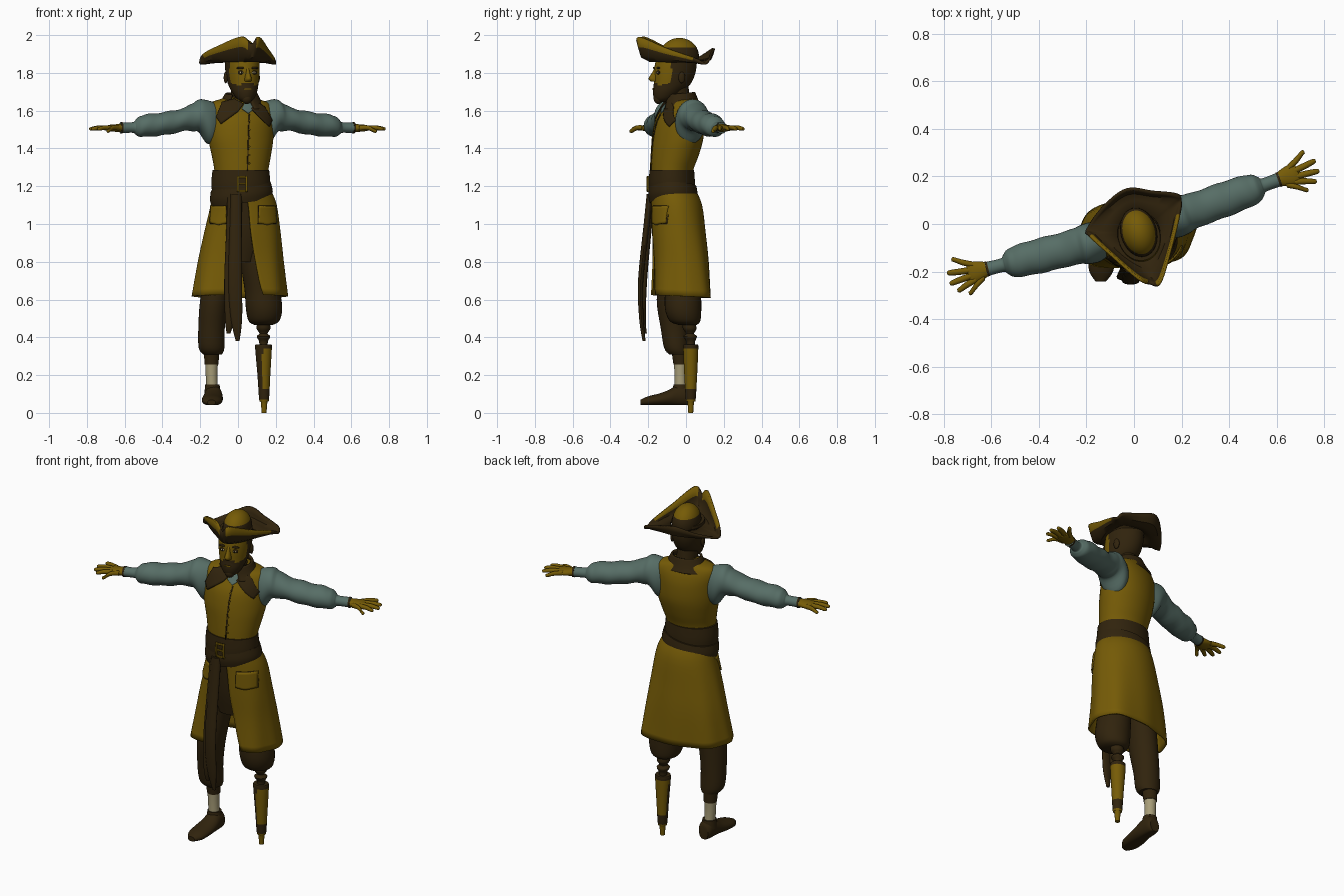
import bpy, bmesh, math
from mathutils import Vector, Matrix
from mathutils.bvhtree import BVHTree


def material(name, col):
    m = bpy.data.materials.new(name)
    m.diffuse_color = (*col, 1)
    return m


GOLD = material("mustard", (0.18, 0.105, 0.002))
DARK = material("dark_brown", (0.03, 0.017, 0.004))
TEAL = material("grey_teal", (0.095, 0.155, 0.133))
CREAM = material("cream", (0.39, 0.34, 0.19))


def finish(name, bm, mats, rule=None, thick=0):
    """Turn a bmesh into a smooth object; rule(centre) picks the material slot."""
    bmesh.ops.recalc_face_normals(bm, faces=bm.faces)
    for f in bm.faces:
        f.smooth = True
        if rule:
            f.material_index = int(rule(f.calc_center_median()))
    me = bpy.data.meshes.new(name)
    bm.to_mesh(me)
    bm.free()
    for m in mats if isinstance(mats, (list, tuple)) else [mats]:
        me.materials.append(m)
    o = bpy.data.objects.new(name, me)
    bpy.context.collection.objects.link(o)
    if thick:
        s = o.modifiers.new("thickness", "SOLIDIFY")
        s.thickness, s.offset = thick, 0
    return o


def spline(rows, n, closed=False):
    """Catmull-Rom interpolation of number tuples."""
    k, out = len(rows), []
    get = (lambda i: rows[i % k]) if closed else (lambda i: rows[min(max(i, 0), k - 1)])
    for i in range(k if closed else k - 1):
        for j in range(n):
            t = j / n
            out.append(tuple(0.5 * (2*b + (c-a)*t + (2*a-5*b+4*c-d)*t*t + (3*b-a-3*c+d)*t**3)
                             for a, b, c, d in zip(get(i-1), get(i), get(i+1), get(i+2))))
    return out if closed else out + [tuple(rows[-1])]


def loft(name, rows, mats, axis="z", seg=32, sub=4, xf=None, rule=None, arc=None, cap=True, thick=0):
    """Rows are (position, centre1, centre2, radius1, radius2) along an axis."""
    bm, rings = bmesh.new(), []
    rows = spline(rows, sub)
    for i, (p, c1, c2, r1, r2) in enumerate(rows):
        a0, a1 = arc(i / (len(rows) - 1)) if arc else (0, 2 * math.pi)
        ring = []
        for k in range(seg + bool(arc)):
            a = a0 + (a1 - a0) * k / seg
            u, v = c1 + r1 * math.cos(a), c2 + r2 * math.sin(a)
            co = Vector({"x": (p, u, v), "y": (u, p, v), "z": (u, v, p)}[axis])
            ring.append(bm.verts.new(xf(co) if xf else co))
        rings.append(ring)
    for A, B in zip(rings, rings[1:]):
        for k in range(seg):
            j = k + 1 if arc else (k + 1) % seg
            bm.faces.new((A[k], A[j], B[j], B[k]))
    if cap and not arc:
        bm.faces.new(rings[0])
        bm.faces.new(rings[-1])
    return finish(name, bm, mats, rule, thick)


def ball(name, centre, radii, mat, rot=0.0, rule=None):
    bm = bmesh.new()
    bmesh.ops.create_uvsphere(bm, u_segments=32, v_segments=20, radius=1)
    bm.transform(Matrix.Translation(centre) @ Matrix.Rotation(rot, 4, "Z") @ Matrix.Diagonal((*radii, 1)))
    return finish(name, bm, mat, rule)


def patch(name, pts, target, mat, thick=0.008, lift=0.004):
    """Flat (x, z) outline projected from the front onto a target."""
    me = target.data
    tree = BVHTree.FromPolygons([v.co for v in me.vertices], [p.vertices[:] for p in me.polygons])
    bm = bmesh.new()
    bm.faces.new([bm.verts.new((x, 0, z)) for x, z in pts])
    bmesh.ops.triangulate(bm, faces=bm.faces[:])
    bmesh.ops.subdivide_edges(bm, edges=bm.edges[:], cuts=7, use_grid_fill=True)
    for v in list(bm.verts):
        hit = tree.ray_cast(Vector((v.co.x, -1, v.co.z)), Vector((0, 1, 0)))[0]
        if hit and hit.y < -.02:
            v.co.y = hit.y - lift
        else:
            bm.verts.remove(v)
    return finish(name, bm, mat, None, thick)


# Vest, twisted at the chest
def twist(co):
    t = min(max((co.z - 1.2) / 0.25, 0), 1)
    c = Vector((0.015, -0.045, 0))
    return Matrix.Rotation(math.radians(16) * t, 3, "Z") @ (co - c) + c


vest = loft("vest", [(1.12, .02, -.06, .15, .115), (1.2, .015, -.075, .142, .11), (1.28, .015, -.075, .143, .112),
                     (1.36, .015, -.06, .157, .125), (1.45, .015, -.045, .175, .133), (1.54, .015, -.035, .18, .125),
                     (1.60, .015, -.025, .182, .105), (1.64, .015, -.02, .162, .085), (1.665, .015, -.015, .09, .07),
                     (1.68, .015, -.015, .05, .05)], GOLD, seg=48, xf=twist)
patch("vest_opening", [(.047, 1.28), (.052, 1.28), (.063, 1.58), (.057, 1.58)], vest, DARK, .006)
for i in range(6):
    z = 1.32 + i * .045
    patch("vest_button", [(.06 + .005 * math.cos(a), z + .005 * math.sin(a)) for a in (0, 1.05, 2.1, 3.14, 4.19, 5.24)],
          vest, GOLD, .008, .006)
patch("left_lapel", [(-.09, 1.53), (0, 1.595), (.03, 1.635), (-.02, 1.662), (-.085, 1.645), (-.115, 1.565)], vest, DARK)
patch("right_lapel", [(.165, 1.515), (.18, 1.55), (.14, 1.62), (.09, 1.65), (.07, 1.61)], vest, DARK)
patch("shirt_front", [(.02, 1.61), (.055, 1.585), (.085, 1.61), (.075, 1.64), (.035, 1.64)], vest, TEAL, .006, .003)

# Neck and standing collar, higher at the back
loft("neck", [(1.6, .02, -.03, .055, .06), (1.75, .02, -.05, .058, .06)], DARK)
loft("collar", [(1.615, .015, -.025, .13, .10), (1.645, .015, -.028, .105, .088), (1.69, .018, -.032, .08, .075)],
     DARK, cap=False, thick=.012, arc=lambda t: (math.radians(-58), math.radians(234)),
     xf=lambda c: Vector((c.x, c.y, c.z + .1 * (c.y + .02))))

# Coat skirt, open at the front, boxy at the hem, with soft folds
def folds(co):
    f = min(max((1.1 - co.z) / 0.5, 0), 1)
    x, y = co.x - .01, co.y + .03
    a = math.atan2(y / .6, x)
    s = 1 + f * (.02 * math.cos(8 * a) + .07 * math.sin(2 * a) ** 2)
    w = 1 if x < 0 else min(max((y + .1) / .15, 0), 1)
    return Vector((.01 + x * s, -.03 + y * s + .18 * x * w * f, co.z - .06 * f * co.y))


skirt = loft("coat_skirt", [(1.18, .02, -.07, .148, .115), (1.1, .03, -.05, .17, .13), (.95, .023, -.04, .197, .138),
                            (.8, .015, -.03, .22, .142), (.615, .01, -.027, .246, .146)], GOLD, seg=80, xf=folds,
             arc=lambda t: (math.radians(-85 + 8 * t + 16 * t * t), math.radians(247 + 6 * t)), thick=.01)
for name, x0, x1 in (("left_pocket", -.145, -.06), ("right_pocket", .108, .2)):
    patch(name + "_edge", [(x0 - .003, 1.0), (x1 + .003, 1.0), (x1, 1.098), (x0, 1.098)], skirt, DARK, .004, .008)
    patch(name, [(x0, 1.005), ((x0 + x1) / 2, .995), (x1, 1.005), (x1 - .004, 1.095), (x0 + .004, 1.095)],
          skirt, GOLD, .014, .01)

# Belt, slanted sash, buckle
belt = loft("belt", [(1.165, .015, -.075, .152, .12), (1.22, .015, -.075, .156, .122), (1.285, .015, -.075, .15, .118)],
            DARK, seg=48)
loft("slanted_sash", [(1.11, .02, -.066, .158, .125), (1.15, .018, -.068, .166, .131), (1.2, .015, -.07, .158, .125)],
     DARK, seg=48, xf=lambda c: Vector((c.x, c.y, c.z + .14 * (c.x - .015))))
for x0, x1, z0, z1 in ((-.005, .005, 1.17, 1.255), (.04, .05, 1.17, 1.255), (.005, .04, 1.17, 1.18), (.005, .04, 1.245, 1.255),
                       (.005, .04, 1.21, 1.218)):
    patch("buckle", [(x0, z0), (x1, z0), (x1, z1), (x0, z1)], belt, GOLD, .009, .008)

# Hanging sash tails
loft("sash_tail_long", [(1.16, -.01, -.19, .03, .018), (1.0, -.012, -.208, .032, .016), (.7, -.015, -.24, .036, .014),
                        (.5, -.008, -.236, .03, .012), (.38, -.002, -.222, .01, .008)], DARK, seg=16)
loft("sash_tail_short", [(1.14, -.03, -.18, .026, .016), (.95, -.035, -.2, .028, .016), (.7, -.045, -.22, .028, .014),
                         (.5, -.045, -.225, .024, .012), (.42, -.05, -.215, .01, .008)], DARK, seg=16)

# Trousers
loft("trouser_seat", [(.8, .01, -.05, .1, .08), (.95, .015, -.055, .15, .105), (1.15, .02, -.065, .14, .11)], DARK)
loft("left_trouser", [(.31, -.135, -.04, .05, .05), (.345, -.14, -.052, .068, .064), (.45, -.14, -.062, .07, .072),
                      (.6, -.125, -.07, .075, .085), (.8, -.09, -.055, .075, .085), (1.05, -.055, -.06, .075, .095)], DARK)
loft("right_trouser", [(.465, .135, .01, .045, .045), (.485, .137, -.005, .08, .08), (.55, .138, -.015, .096, .096),
                       (.65, .128, -.018, .093, .095), (.8, .1, -.035, .085, .09), (1.05, .08, -.055, .075, .09)], DARK)

# Peg leg with turned joint
loft("peg_joint", [(.355, .135, .025, .022, .022), (.38, .135, .025, .024, .024), (.405, .135, .022, .036, .036),
                   (.42, .135, .022, .021, .021), (.445, .135, .02, .036, .036), (.475, .135, .015, .034, .034)], DARK, seg=24)
loft("peg_leg", [(0, .138, .025, .013, .013), (.06, .138, .025, .018, .018), (.07, .138, .025, .026, .026),
                 (.2, .137, .025, .034, .034), (.34, .135, .025, .044, .04), (.362, .135, .025, .042, .038)], [GOLD, DARK], seg=24,
     rule=lambda c: .07 < c.z < .12 or c.z > .345 or (c.z > .12 and c.x < .13 and c.y < .03))

# Stocking, cuff and shoe
loft("trouser_cuff", [(.255, -.14, -.03, .036, .036), (.33, -.14, -.035, .042, .042)], DARK, seg=24)
loft("stocking", [(.12, -.137, -.028, .03, .032), (.2, -.14, -.03, .031, .031), (.27, -.14, -.03, .034, .034)], CREAM, seg=24)
loft("shoe", [(.02, -.13, .08, .03, .04), (.0, -.13, .09, .042, .055), (-.05, -.13, .09, .047, .055),
              (-.09, -.132, .08, .052, .042), (-.14, -.136, .07, .055, .033), (-.2, -.138, .062, .05, .026),
              (-.242, -.14, .055, .022, .014)], DARK, axis="y", seg=28, xf=lambda c: Vector((c.x, c.y, max(c.z, .042))))
loft("shoe_collar", [(.1, -.134, -.03, .044, .046), (.15, -.136, -.028, .038, .038)], DARK, seg=24)

# Arms: sleeve, wrist band, palm and fingers
FINGERS = [(.705, .032, .79, .072), (.72, .012, .822, .022), (.72, -.012, .822, -.022),
           (.71, -.032, .797, -.058), (.67, -.03, .752, -.08)]
for side, s, ang, stretch in (("right", 1, 20, 1), ("left", -1, 14, .98)):
    R = Matrix.Rotation(math.radians(ang), 3, "Z")

    def place(c, s=s * stretch, R=R):
        return R @ Vector((s * c.x, c.y, c.z)) + Vector((0, -.035, 0))

    def wrinkle(c, place=place):
        w = .003 * math.sin(c.x * 60 + 14 * c.y + 10 * c.z) if .24 < c.x < .54 else 0
        return place(Vector((c.x, c.y * (1 + 8 * w), c.z + w)))

    loft(side + "_sleeve", [(.12, 0, 1.535, .065, .105), (.17, 0, 1.54, .085, .115), (.215, 0, 1.572, .084, .088),
                            (.25, 0, 1.566, .077, .073), (.30, 0, 1.553, .073, .062), (.40, 0, 1.533, .073, .061),
                            (.49, 0, 1.523, .069, .06), (.545, 0, 1.516, .06, .055), (.57, 0, 1.512, .04, .038),
                            (.585, 0, 1.511, .029, .028), (.655, 0, 1.509, .03, .028)], TEAL, axis="x", xf=wrinkle)
    loft(side + "_wrist_band", [(.645, 0, 1.509, .032, .03), (.654, 0, 1.509, .032, .03)], DARK, axis="x", sub=1, xf=place)
    loft(side + "_palm", [(.645, 0, 1.509, .028, .022), (.68, 0, 1.508, .04, .02), (.715, 0, 1.508, .045, .017),
                          (.735, 0, 1.507, .038, .012)], GOLD, axis="x", seg=20, xf=place)
    for t0, o0, t1, o1 in FINGERS:
        z1 = 1.504 if o1 > -.07 else 1.492
        loft(side + "_finger", [(t0, o0, 1.508, .014, .014), ((t0 + t1) / 2, (o0 + o1) / 2, 1.51, .0135, .0125),
                                (t1 - .01, o1, z1, .011, .01), (t1, o1, z1, .005, .005)], GOLD, axis="x", seg=10, sub=3, xf=place)

# Head: skin at the front, hair and beard elsewhere
TURN, HC = math.radians(15), Vector((.02, -.045, 0))


def turn(c):
    return Matrix.Rotation(TURN, 3, "Z") @ c + HC


def is_hair(c):
    l = Matrix.Rotation(-TURN, 3, "Z") @ (c - HC)
    cheek = 1.715 + .4 * abs(l.x)
    return l.y > -.055 or c.z < cheek or (abs(l.x) < .035 and c.z < 1.745)


head = loft("head", [(1.645, 0, -.088, .02, .024), (1.665, 0, -.075, .046, .052), (1.70, 0, -.055, .066, .078),
                     (1.74, 0, -.03, .079, .098), (1.79, 0, -.017, .087, .11), (1.84, 0, -.01, .09, .112),
                     (1.89, 0, -.005, .088, .105)], [GOLD, DARK], seg=56, sub=6, xf=turn, rule=is_hair)
loft("nose", [(1.755, 0, -.125, .017, .022), (1.77, 0, -.128, .018, .03), (1.8, 0, -.122, .011, .018),
              (1.825, 0, -.115, .008, .01)], GOLD, seg=14, xf=turn)
ball("beard_tip", turn(Vector((0, -.105, 1.665))), (.028, .025, .03), DARK, TURN)
patch("mouth", [(.03, 1.712), (.072, 1.712), (.068, 1.718), (.034, 1.718)], head, GOLD, .006)
for s in (-1, 1):
    ball("ear", turn(Vector((s * .088, .0, 1.775))), (.01, .018, .03), DARK, TURN)
    ball("eye_socket", turn(Vector((s * .034, -.115, 1.802))), (.019, .008, .011), DARK, TURN)
    ball("eye", turn(Vector((s * .034, -.119, 1.802))), (.011, .006, .006), CREAM, TURN)
    ball("pupil", turn(Vector((s * .034, -.123, 1.802))), (.004, .004, .005), DARK, TURN)
    ball("eyebrow", turn(Vector((s * .037, -.116, 1.826))), (.024, .007, .006), DARK, TURN)

# Three-cornered hat: turned-up brim with trim, and crown
RIM = [(-.2, -.02, 1.85), (-.185, -.05, 1.90), (-.09, -.135, 1.95), (.02, -.23, 1.992), (.07, -.25, 1.955),
       (.11, -.245, 1.99), (.155, -.1, 1.93), (.19, .04, 1.88), (.2, .1, 1.85), (.18, .125, 1.875),
       (.08, .135, 1.905), (-.03, .145, 1.93), (-.125, .075, 1.885)]
rim = spline(RIM, 6, closed=True)
bm, rings = bmesh.new(), []
for out, up in ((0, 0), (.5, .05), (.82, .3), (.91, .62), (1, 1)):
    ring = []
    for x, y, z in rim:
        d = Vector((x - .02, y + .04))
        n = d.normalized()
        p = n * .09 + (d - n * .09) * out
        base = 1.868 - .02 * out
        ring.append(bm.verts.new((.02 + p.x, -.04 + p.y, base + (z - base) * up)))
    rings.append(ring)
trim = set()
for r, (A, B) in enumerate(zip(rings, rings[1:])):
    for k in range(len(rim)):
        j = (k + 1) % len(rim)
        f = bm.faces.new((A[k], A[j], B[j], B[k]))
        if r == 3 and 5 < k < 42 and not 21 < k < 28:
            trim.add(tuple(round(v, 4) for v in f.calc_center_median()))
finish("hat_brim", bm, [DARK, GOLD], lambda c: tuple(round(v, 4) for v in c) in trim, .012)
ball("hat_crown", (.02, -.035, 1.89), (.076, .105, .095), [GOLD, DARK], TURN, lambda c: c.z < 1.932)

# Keep hard edges where parts bend sharply
bpy.ops.object.select_all(action="SELECT")
bpy.context.view_layer.objects.active = vest
bpy.ops.object.shade_smooth_by_angle(angle=math.radians(45))
